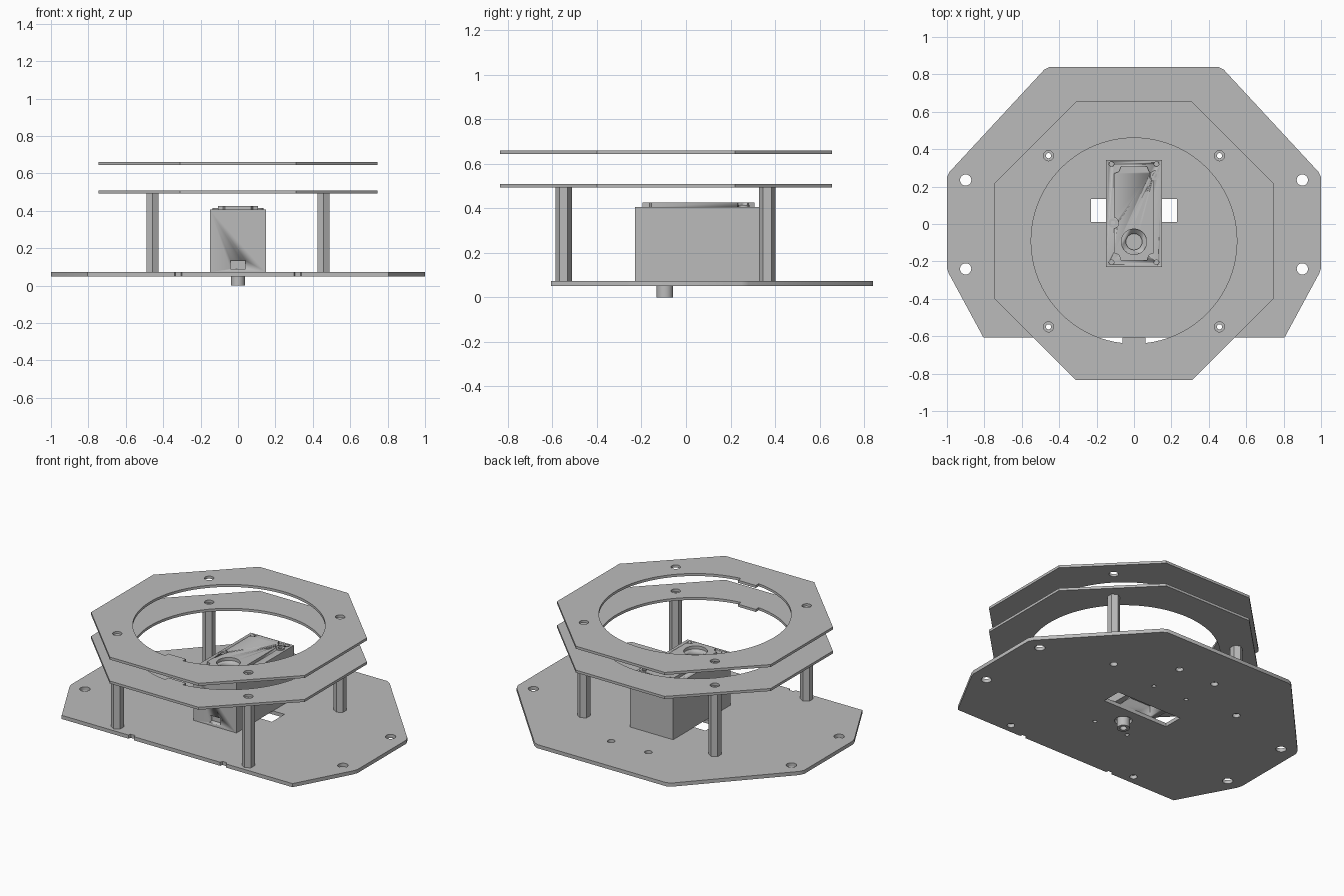
import bpy, bmesh
from math import sin, cos, pi, asin

if "Cube" in bpy.data.objects:
    bpy.data.objects.remove(bpy.data.objects["Cube"])

grey = bpy.data.materials.new("plain grey")
grey.use_nodes = True
grey.diffuse_color = (0.5, 0.5, 0.5, 1)
grey.node_tree.nodes["Principled BSDF"].inputs["Base Color"].default_value = (0.5, 0.5, 0.5, 1)


def circle(x, y, r, n=40, start=0.0):
    return [(x + r * cos(start + 2 * pi * i / n), y + r * sin(start + 2 * pi * i / n)) for i in range(n)]


def rect(x0, x1, y0, y1):
    return [(x0, y0), (x1, y0), (x1, y1), (x0, y1)]


def mirrored(right_half):
    """Close a right-hand outline with its mirror image."""
    return right_half + [(-x, y) for x, y in reversed(right_half)]


def plate(name, z0, z1, outline, holes=()):
    """Flat part: filled outline with holes, extruded from z0 to z1."""
    curve = bpy.data.curves.new(name, 'CURVE')
    curve.dimensions = '2D'
    curve.fill_mode = 'BOTH'
    curve.extrude = (z1 - z0) / 2
    for loop in [outline, *holes]:
        spline = curve.splines.new('POLY')
        spline.points.add(len(loop) - 1)
        for p, (x, y) in zip(spline.points, loop):
            p.co = (x, y, 0, 1)
        spline.use_cyclic_u = True
    temp = bpy.data.objects.new(name + "_curve", curve)
    bpy.context.collection.objects.link(temp)
    bpy.context.view_layer.update()
    mesh = bpy.data.meshes.new_from_object(temp.evaluated_get(bpy.context.evaluated_depsgraph_get()))
    bpy.data.objects.remove(temp)
    bm = bmesh.new()
    bm.from_mesh(mesh)
    bmesh.ops.remove_doubles(bm, verts=bm.verts, dist=0.0001)
    bmesh.ops.translate(bm, verts=bm.verts, vec=(0, 0, (z0 + z1) / 2))
    bmesh.ops.recalc_face_normals(bm, faces=bm.faces)
    bm.to_mesh(mesh)
    bm.free()
    mesh.name = name
    mesh.materials.clear()
    mesh.materials.append(grey)
    ob = bpy.data.objects.new(name, mesh)
    bpy.context.collection.objects.link(ob)
    bpy.ops.object.select_all(action='DESELECT')
    ob.select_set(True)
    bpy.context.view_layer.objects.active = ob
    bpy.ops.object.shade_smooth_by_angle(angle=0.5)
    return ob


def cut(ob, cutter):
    """Subtract a cutter, then discard it."""
    cutter.hide_render = True
    mod = ob.modifiers.new("cut", 'BOOLEAN')
    mod.operation = 'DIFFERENCE'
    mod.solver = 'EXACT'
    mod.object = cutter
    bpy.context.view_layer.objects.active = ob
    bpy.ops.object.modifier_apply(modifier=mod.name)
    bpy.data.objects.remove(cutter)


posts = [(x, y) for x in (-0.457, 0.457) for y in (-0.55, 0.365)]
case_screws = [(x, y) for x in (-0.12, 0.12) for y in (-0.205, 0.32)]
AXIS_Y = -0.095

# Base plate with softened corners, two front notches and mounting holes
base_outline = mirrored([
    (0.30, -0.607), (0.305, -0.59), (0.335, -0.59), (0.34, -0.607), (0.805, -0.607),
    (0.99, -0.265), (1.0, -0.235), (1.0, 0.25), (0.985, 0.28),
    (0.48, 0.825), (0.45, 0.84)])
base_holes = [circle(x, y, 0.03) for x in (-0.9, 0.9) for y in (-0.24, 0.235)]
base_holes += [circle(x, y, 0.022) for x, y in posts]
base_holes += [circle(x, 0.56, 0.022) for x in (-0.13, 0.13)]
base_holes += [circle(x, y, 0.012, 20) for x, y in case_screws]
base_holes += [circle(0, AXIS_Y, 0.05), rect(-0.23, 0.23, 0.01, 0.135)]
plate("base_plate", 0.05, 0.073, base_outline, base_holes)

# Two octagonal rings, each with a small tab inside the round opening
octagon = mirrored([(0.31, -0.835), (0.745, -0.40), (0.745, 0.22), (0.31, 0.655)])
R, CY, TAB = 0.55, -0.09, 0.062
gap = asin(TAB / R)
opening = [(-TAB, -0.607), (TAB, -0.607)]
for i in range(81):
    a = -pi / 2 + gap + (2 * pi - 2 * gap) * i / 80
    opening.append((R * cos(a), CY + R * sin(a)))
# the loop runs counter-clockwise from the right side of the tab to the left
for name, z in (("lower_ring", 0.493), ("upper_ring", 0.644)):
    plate(name, z, z + 0.016, octagon, [opening] + [circle(x, y, 0.027) for x, y in posts])

# Hexagonal standoffs
for i, (x, y) in enumerate(posts):
    plate(f"standoff_{i + 1}", 0.073, 0.493, circle(x, y, 0.037, 6, pi / 6), [circle(x, y, 0.014, 24)])

# Motor case with a front socket, an underside slot, screw holes and an output recess
case = plate("motor_case", 0.073, 0.407, rect(-0.15, 0.15, -0.23, 0.342))
cut(case, plate("socket_cutter", 0.09, 0.135, rect(-0.04, 0.04, -0.3, -0.2)))
cut(case, plate("slot_cutter", 0.0, 0.14, rect(-0.11, 0.11, 0.01, 0.135)))
cut(case, plate("output_cutter", 0.385, 0.5, circle(0, AXIS_Y, 0.043)))
for x, y in case_screws:
    cut(case, plate("screw_cutter", 0.38, 0.5, circle(x, y, 0.013, 20)))

# Raised lid with chamfered corners, bitten away around two screws
lid = plate("motor_lid", 0.407, 0.426, mirrored([
    (0.07, -0.195), (0.08, -0.165), (0.107, -0.155),
    (0.107, 0.27), (0.08, 0.28), (0.07, 0.307)]),
    [circle(0, AXIS_Y, 0.068)])
lid_screws = [(0.112, 0.26), (-0.112, 0.005)]
for x, y in lid_screws:
    cut(lid, plate("lid_cutter", 0.39, 0.5, circle(x, y, 0.03)))
for i, (x, y) in enumerate(lid_screws):
    plate(f"lid_screw_{i + 1}", 0.407, 0.415, circle(x, y, 0.025), [circle(x, y, 0.012, 20)])

# Hollow output shaft under the base
plate("output_shaft", 0.0, 0.08, circle(0, AXIS_Y, 0.037), [circle(0, AXIS_Y, 0.02)])
